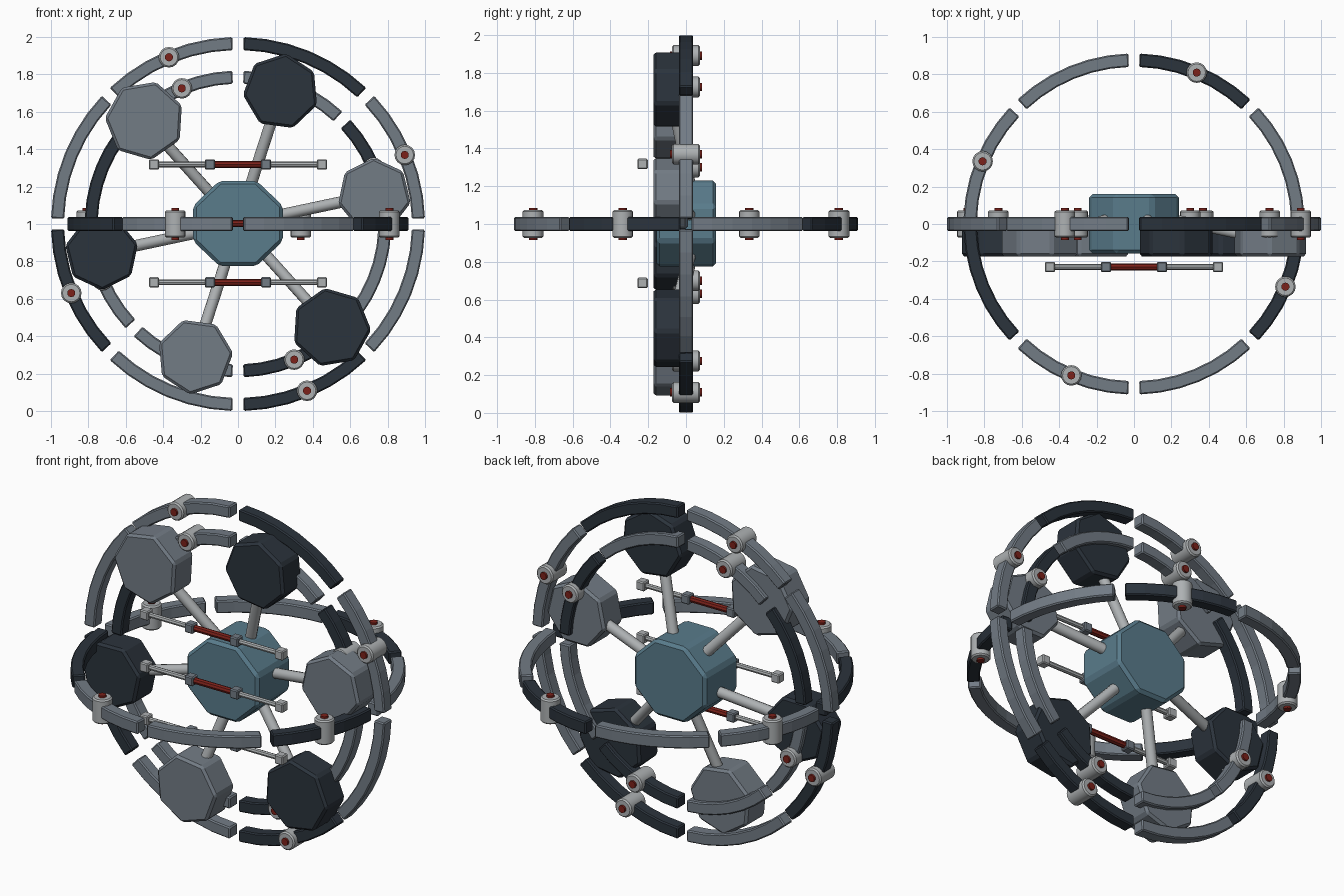
import bpy, bmesh
from math import sin, cos, pi, radians
from mathutils import Vector

if "Cube" in bpy.data.objects:
    bpy.data.objects.remove(bpy.data.objects["Cube"])

C = Vector((0, 0, 1))


def material(name, rgb):
    m = bpy.data.materials.new(name)
    m.diffuse_color = (*rgb, 1)
    m.use_nodes = True
    m.node_tree.nodes["Principled BSDF"].inputs["Base Color"].default_value = m.diffuse_color
    return m


DARK = material("dark_metal", (0.024, 0.033, 0.045))
GREY = material("grey_metal", (0.17, 0.20, 0.235))
BLUE = material("blue_metal", (0.10, 0.20, 0.26))
LIGHT = material("light_metal", (0.42, 0.44, 0.45))
RED = material("red_accent", (0.20, 0.015, 0.01))


def finish(name, bm, mat, bevel=0.0, smooth=False):
    bmesh.ops.recalc_face_normals(bm, faces=bm.faces)
    me = bpy.data.meshes.new(name)
    bm.to_mesh(me)
    bm.free()
    me.materials.append(mat)
    ob = bpy.data.objects.new(name, me)
    bpy.context.collection.objects.link(ob)
    if bevel:
        mod = ob.modifiers.new("edge_bevel", 'BEVEL')
        mod.width, mod.segments = bevel, 1
        mod.limit_method, mod.angle_limit = 'ANGLE', radians(35)
    if smooth:
        bpy.context.view_layer.objects.active = ob
        ob.select_set(True)
        bpy.ops.object.shade_smooth_by_angle(angle=radians(40))
        ob.select_set(False)
    return ob


def prism(name, outline, y0, y1, mat, bevel):
    """Extrude an (x, z) outline along y."""
    bm = bmesh.new()
    f = bm.faces.new([bm.verts.new((x, y0, z)) for x, z in outline])
    ext = bmesh.ops.extrude_face_region(bm, geom=[f])["geom"]
    vs = [v for v in ext if isinstance(v, bmesh.types.BMVert)]
    bmesh.ops.translate(bm, verts=vs, vec=(0, y1 - y0, 0))
    return finish(name, bm, mat, bevel)


def rod(name, p0, p1, r, mat, sides=12, bevel=0.0, smooth=True):
    """Cylinder between two points."""
    d = p1 - p0
    bm = bmesh.new()
    bmesh.ops.create_cone(bm, cap_ends=True, segments=sides, radius1=r,
                          radius2=r, depth=d.length)
    rot = d.to_track_quat('Z', 'Y').to_matrix().to_4x4()
    bmesh.ops.transform(bm, matrix=rot, verts=bm.verts)
    bmesh.ops.translate(bm, verts=bm.verts, vec=(p0 + p1) / 2)
    return finish(name, bm, mat, bevel, smooth)


def cube(name, centre, size, mat):
    bm = bmesh.new()
    bmesh.ops.create_cube(bm, size=size)
    bmesh.ops.translate(bm, verts=bm.verts, vec=centre)
    return finish(name, bm, mat, 0.006)


def segmented_ring(name, r_in, r_out, dark, first_clamp, flat, gap=0.03, steps=6):
    """Ring of eight arc segments, with a pinned clamp on every other one."""
    def at(r, a, w):
        u, v = r * cos(a), r * sin(a)
        return C + (Vector((u, v, w)) if flat else Vector((u, w, v)))

    h = 0.038
    for i in range(8):
        a0 = i * pi / 4 + gap / r_out
        a1 = (i + 1) * pi / 4 - gap / r_out
        bm = bmesh.new()
        loops = []
        for s in range(steps + 1):
            a = a0 + (a1 - a0) * s / steps
            loops.append([bm.verts.new(at(r, a, w)) for r, w in
                          ((r_in, -h), (r_out, -h), (r_out, h), (r_in, h))])
        for p, q in zip(loops, loops[1:]):
            for k in range(4):
                n = (k + 1) % 4
                bm.faces.new((p[k], p[n], q[n], q[k]))
        bm.faces.new(loops[0])
        bm.faces.new(loops[-1])
        finish(f"{name}_segment_{i}", bm, DARK if i in dark else GREY, 0.007)
        if i % 2 == first_clamp:
            a, r = (i + 0.5) * pi / 4, (r_in + r_out) / 2
            rod(f"{name}_clamp_{i}", at(r, a, -0.073), at(r, a, 0.073),
                0.055, LIGHT, 16, 0.008)
            rod(f"{name}_pin_{i}", at(r, a, -0.085), at(r, a, 0.085),
                0.022, RED, 10)


# Rings: two upright, one level
segmented_ring("outer_ring", 0.93, 1.0, {1, 4, 6}, 0, False)
segmented_ring("inner_ring", 0.75, 0.82, {0, 3, 6}, 0, False)
segmented_ring("level_ring", 0.84, 0.912, {1, 4, 7}, 1, True)

# Octagonal hub
R = 0.24 / cos(pi / 8)
hub = [(R * cos((k + .5) * pi / 4), 1.003 + 0.95 * R * sin((k + .5) * pi / 4))
       for k in range(8)]
prism("hub", hub, -0.157, 0.16, BLUE, 0.018)

# Six seven-sided pods, each on a spoke
for i in range(6):
    a = radians(12 + 60 * i)
    d = Vector((cos(a), 0, sin(a)))
    c = C + d * 0.745
    r = (0.199, 0.205, 0.214)[i % 3]
    pod = [(c.x + r * cos(2 * pi * k / 7 - a), c.z + r * sin(2 * pi * k / 7 - a))
           for k in range(7)]
    prism(f"pod_{i}", pod, -0.173, 0.01, DARK if i % 2 else GREY, 0.014)
    rod(f"spoke_{i}", C + d * 0.23 + Vector((0, 0.02, 0)),
        C + d * 0.62 + Vector((0, -0.06, 0)), 0.031, LIGHT, 10)

# Three slim bars across the front
for i, z in enumerate((0.688, 1.003, 1.318)):
    def pt(x):
        return Vector((x, -0.23, z))
    rod(f"bar_{i}_rod", pt(-0.45), pt(0.45), 0.015, LIGHT, 8, smooth=False)
    rod(f"bar_{i}_grip", pt(-0.14), pt(0.14), 0.019, RED, 8, smooth=False)
    for s in (-1, 1):
        cube(f"bar_{i}_collar", pt(s * 0.15), 0.055, GREY)
        cube(f"bar_{i}_end", pt(s * 0.449), 0.055, LIGHT)
